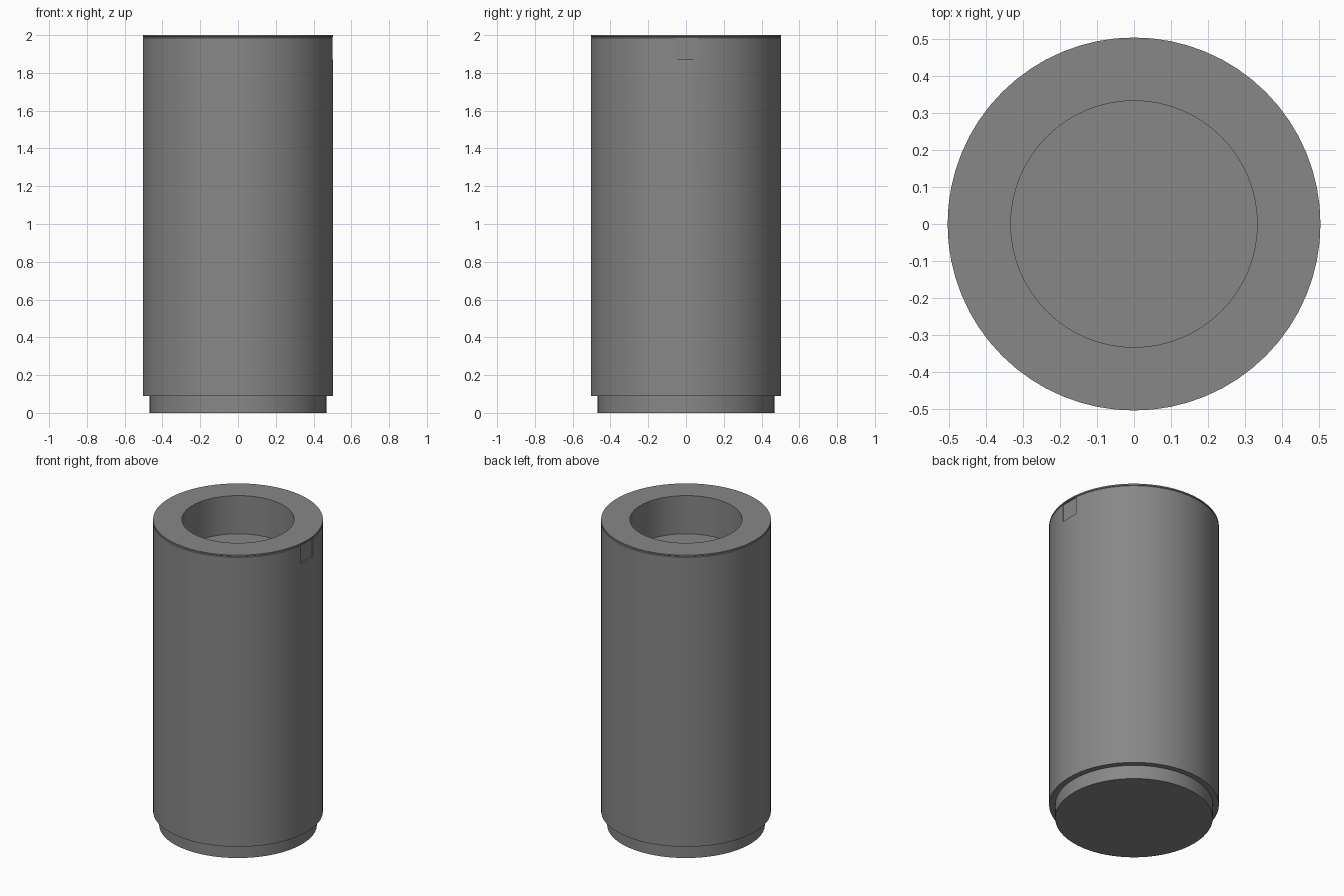
import bpy, bmesh, math

if "Cube" in bpy.data.objects:
    bpy.data.objects.remove(bpy.data.objects["Cube"])

SEG = 64


def lathe(name, profile):
    """Revolve a list of (radius, z) points; radius 0 closes on the axis."""
    bm = bmesh.new()
    verts = [bm.verts.new((r, 0, z)) for r, z in profile]
    edges = [bm.edges.new(pair) for pair in zip(verts, verts[1:])]
    bmesh.ops.spin(bm, geom=verts + edges, cent=(0, 0, 0), axis=(0, 0, 1),
                   angle=math.tau, steps=SEG, use_merge=True)
    bmesh.ops.remove_doubles(bm, verts=bm.verts, dist=1e-5)
    bmesh.ops.recalc_face_normals(bm, faces=bm.faces)
    mesh = bpy.data.meshes.new(name)
    bm.to_mesh(mesh)
    bm.free()
    obj = bpy.data.objects.new(name, mesh)
    bpy.context.collection.objects.link(obj)
    return obj


# Body: stepped foot, straight wall, thin top lip, shallow blind bore
body = lathe("cylinder_body", [
    (0, 0), (0.468, 0), (0.468, 0.09), (0.504, 0.09),
    (0.504, 1.986), (0.500, 1.989), (0.504, 1.992), (0.504, 2.0),
    (0.333, 2.0), (0.333, 1.75), (0, 1.75),
])

# Dark grey finish
dark = bpy.data.materials.new("dark_grey")
dark.diffuse_color = (0.245, 0.245, 0.245, 1)
dark.use_nodes = True
dark.node_tree.nodes["Principled BSDF"].inputs["Base Color"].default_value = dark.diffuse_color
body.data.materials.append(dark)

# Shallow keyway recess on the right side, just under the lip
bpy.ops.mesh.primitive_cube_add(size=1, location=(0.544, 0, 1.929))
cutter = bpy.context.object
cutter.name = "keyway_cutter"
cutter.scale = (0.1, 0.12, 0.118)
cutter.data.materials.append(dark)
cutter.hide_render = True
cutter.hide_set(True)
cut = body.modifiers.new("keyway", 'BOOLEAN')
cut.operation = 'DIFFERENCE'
cut.solver = 'EXACT'
cut.object = cutter

# Smooth walls with crisp rims
bpy.ops.object.select_all(action='DESELECT')
body.select_set(True)
bpy.context.view_layer.objects.active = body
bpy.ops.object.shade_smooth_by_angle(angle=math.radians(30))
